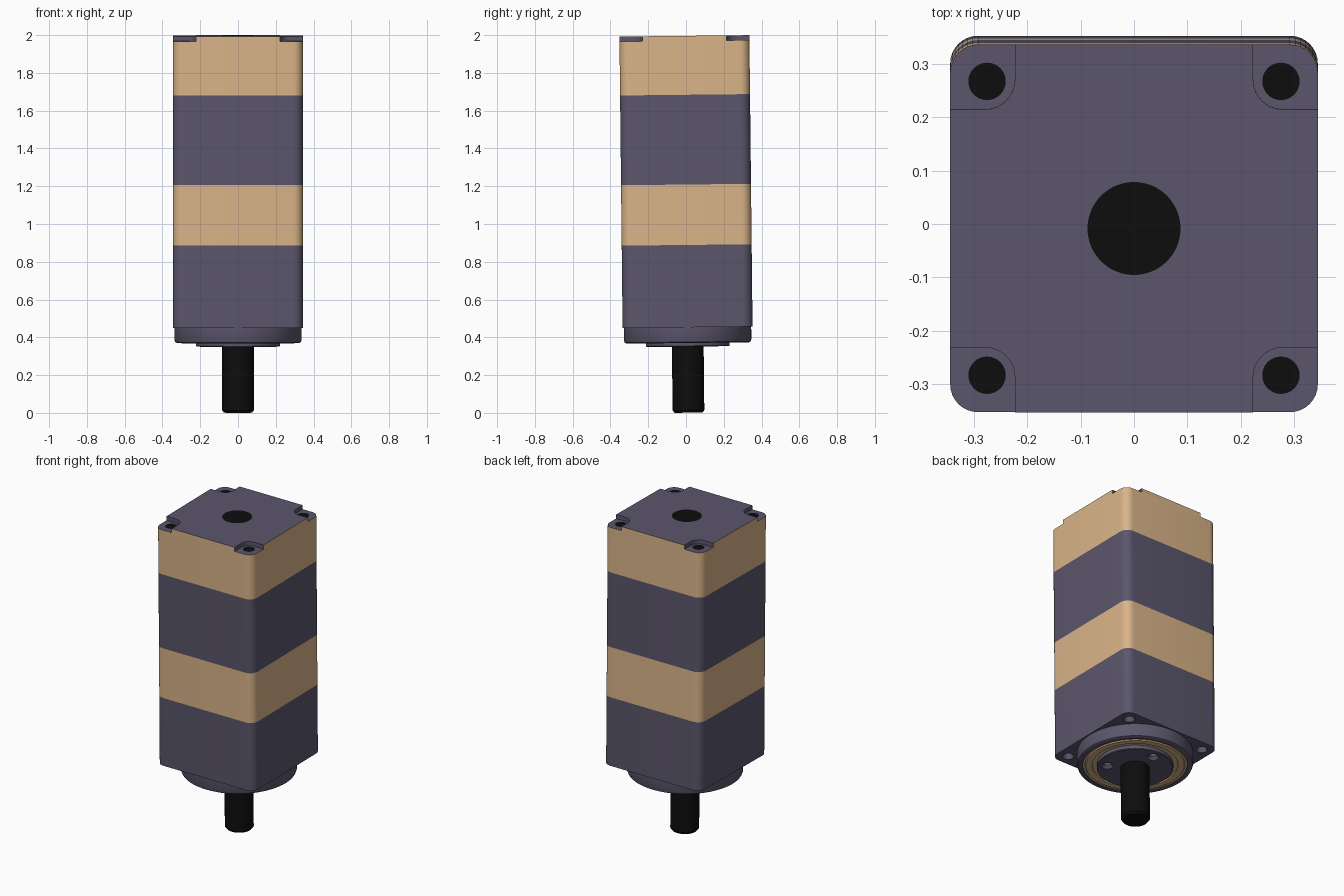
import bpy, bmesh
from math import sin, cos, pi, radians
from mathutils import Matrix, Vector

if "Cube" in bpy.data.objects:
    bpy.data.objects.remove(bpy.data.objects["Cube"])

H, R = 0.344, 0.052          # case half width, corner radius
P, PR = 0.223, 0.055         # corner pocket start, pocket fillet
BOLT = 0.275                 # bolt offset from the axis
TILT = 0.0108                # whole model leans slightly about x
CORNERS = [(sx * BOLT, sy * BOLT) for sx in (-1, 1) for sy in (-1, 1)]


def material(name, rgb):
    m = bpy.data.materials.new(name)
    m.diffuse_color = (*rgb, 1)
    m.use_nodes = True
    m.node_tree.nodes["Principled BSDF"].inputs["Base Color"].default_value = m.diffuse_color
    return m


GREY = material("dark_grey", (0.105, 0.093, 0.15))
TAN = material("tan", (0.70, 0.46, 0.25))
BLACK = material("black", (0.004, 0.004, 0.004))


def finish(name, bm, mats):
    bmesh.ops.recalc_face_normals(bm, faces=bm.faces)
    me = bpy.data.meshes.new(name)
    bm.to_mesh(me)
    bm.free()
    for m in mats:
        me.materials.append(m)
    o = bpy.data.objects.new(name, me)
    bpy.context.collection.objects.link(o)
    return o


def stack(name, outline, levels, mats, pick, bottom=True):
    """Loft one outline through z levels; pick(level, centre) gives the material."""
    bm = bmesh.new()
    rings = [[bm.verts.new((x, y, z)) for x, y in outline] for z in levels]
    n = len(outline)
    for k in range(len(levels) - 1):
        for i in range(n):
            j = (i + 1) % n
            f = bm.faces.new((rings[k][i], rings[k][j], rings[k + 1][j], rings[k + 1][i]))
            f.material_index = pick(k, f.calc_center_median())
    bm.faces.new(rings[-1])
    if bottom:
        bm.faces.new(rings[0][::-1])
    return finish(name, bm, mats)


def lathe(name, profile, mat, at=(0, 0), seg=64):
    """Revolve an (r, z) profile around a vertical axis."""
    bm = bmesh.new()
    vs = [bm.verts.new((r, 0, z)) for r, z in profile]
    es = [bm.edges.new(p) for p in zip(vs, vs[1:])]
    bmesh.ops.spin(bm, geom=vs + es, cent=(0, 0, 0), axis=(0, 0, 1),
                   angle=2 * pi, steps=seg, use_duplicate=False)
    bmesh.ops.remove_doubles(bm, verts=bm.verts, dist=1e-5)
    bmesh.ops.translate(bm, verts=bm.verts, vec=(*at, 0))
    return finish(name, bm, [mat])


def drill(target, spots, r, z, depth):
    """Cut countersunk holes upward from z, then bake the result."""
    for at in spots:
        c = lathe("cutter", [(0, z - 0.01), (r, z - 0.01), (r, z), (r * 0.6, z + depth * 0.5),
                             (r * 0.6, z + depth), (0, z + depth)], GREY, at, 24)
        c.hide_render = True
        m = target.modifiers.new("hole", "BOOLEAN")
        m.operation, m.solver, m.object = "DIFFERENCE", "EXACT", c
    dg = bpy.context.evaluated_depsgraph_get()
    baked = bpy.data.meshes.new_from_object(target.evaluated_get(dg))
    cutters = [m.object for m in target.modifiers]
    target.modifiers.clear()
    target.data = baked
    for c in cutters:
        bpy.data.objects.remove(c)


def four_fold(points):
    """Repeat a corner path around all four quadrants."""
    out = []
    for q in range(4):
        c, s = round(cos(q * pi / 2)), round(sin(q * pi / 2))
        out += [(c * x - s * y, s * x + c * y) for x, y in points]
    return out


def arc(cx, cy, r, a0, a1, n=8):
    return [(cx + r * cos(radians(a0 + (a1 - a0) * i / n)),
             cy + r * sin(radians(a0 + (a1 - a0) * i / n))) for i in range(n + 1)]


# Banded square case with drilled mounting face
case = stack("case", four_fold(arc(H - R, H - R, R, 0, 90)),
             [0.453, 0.889, 1.209, 1.684, 1.97], [GREY, TAN], lambda k, c: k % 2)
drill(case, CORNERS, 0.034, 0.453, 0.06)

# Top plate with a pocket in each corner, tan outer sides and grey pocket walls
notch = [(H, P)] + arc(P + PR, P + PR, PR, 270, 180) + [(P, H)]
stack("top_plate", four_fold(notch), [1.97, 1.996], [GREY, TAN],
      lambda k, c: int(max(abs(c.x), abs(c.y)) > H - 0.001), bottom=False)

# Black openings on the top
lathe("rear_bore", [(0, 1.997), (0.087, 1.997)], BLACK)
for i, at in enumerate(CORNERS):
    lathe(f"bolt_hole_{i + 1}", [(0, 1.971), (0.035, 1.971)], BLACK, at, 32)

# Round output flange, bearing ring and drilled hub plate
lathe("flange", [(0.337, 0.453), (0.337, 0.385), (0.333, 0.375), (0.324, 0.37),
                 (0.303, 0.37), (0.303, 0.378)], GREY)
lathe("bearing_ring", [(0.303, 0.376), (0.29, 0.376), (0.285, 0.37), (0.25, 0.37),
                       (0.247, 0.376), (0.20, 0.376)], TAN)
hub = lathe("hub_plate", [(0, 0.40), (0.222, 0.40), (0.222, 0.355), (0.218, 0.351), (0, 0.351)], GREY)
drill(hub, [(0.163 * cos(radians(a)), 0.163 * sin(radians(a))) for a in (90, 210, 330)],
      0.036, 0.351, 0.035)

# Output shaft with a chamfered end
lathe("shaft", [(0.084, 0.352), (0.084, 0.014), (0.074, 0.001), (0, 0.001)], BLACK)

# Smooth the round parts and lean the whole assembly
pivot = Vector((0, 0, 1.22))
lean = Matrix.Translation(pivot) @ Matrix.Rotation(TILT, 4, "X") @ Matrix.Translation(-pivot)
for o in bpy.context.collection.objects:
    o.data.transform(lean)
    o.select_set(True)
    bpy.context.view_layer.objects.active = o
bpy.ops.object.shade_smooth_by_angle(angle=radians(30))
